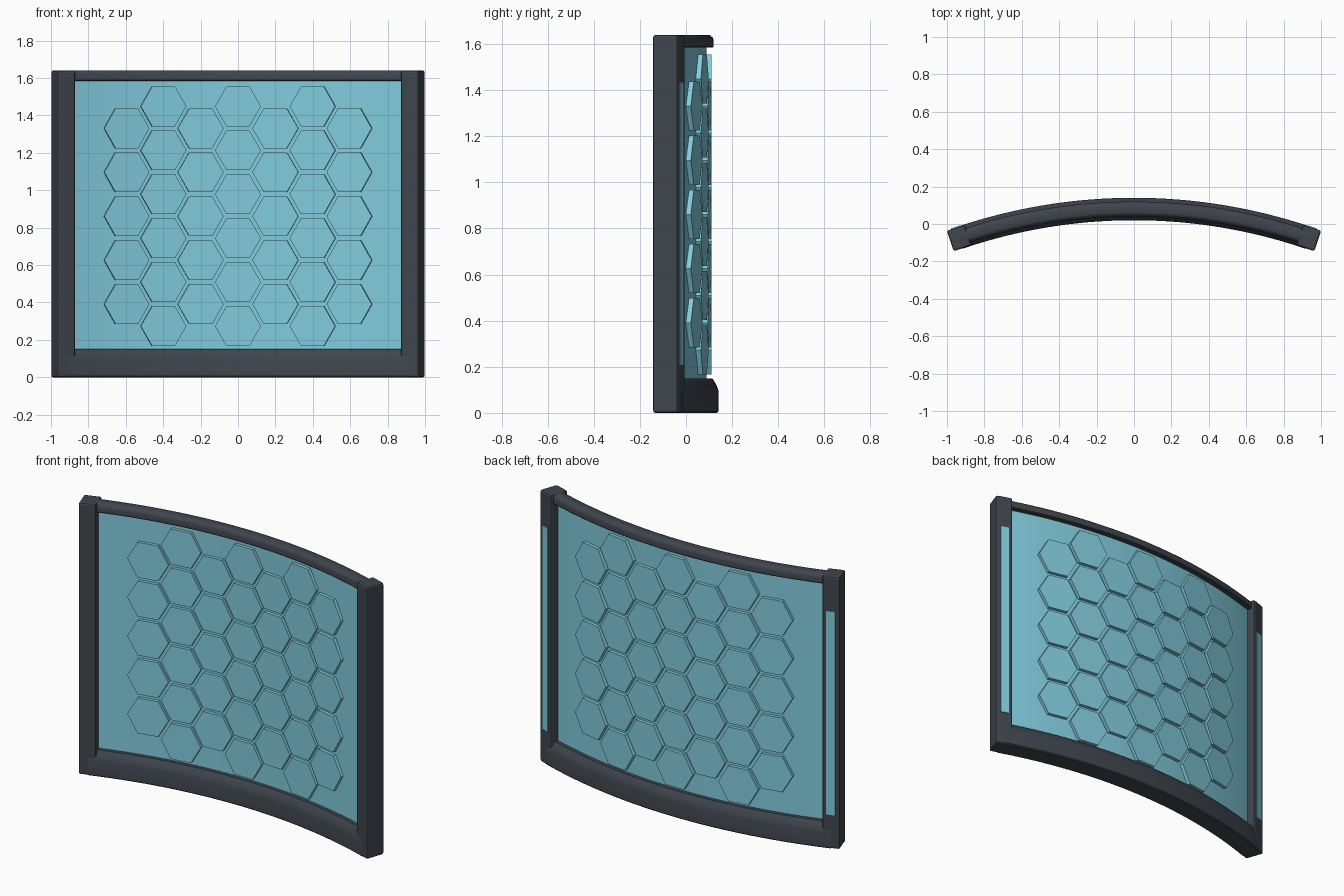
import bpy, bmesh, math
from mathutils import Matrix

if "Cube" in bpy.data.objects:
    bpy.data.objects.remove(bpy.data.objects["Cube"])

R = 2.9                        # radius of the curved wall
Y0 = 0.08                      # centreline y at x = 0
END = math.asin(0.935 / R)     # angle of the posts


def material(name, color):
    m = bpy.data.materials.new(name)
    m.diffuse_color = color
    m.use_nodes = True
    m.node_tree.nodes["Principled BSDF"].inputs["Base Color"].default_value = m.diffuse_color
    return m


DARK = material("dark_frame", (0.05, 0.06, 0.075, 1))
CYAN = material("cyan_panel", (0.22, 0.6, 0.72, 1))


def frame(a):
    """Placement on the arc: local x along the arc, local y outwards (back)."""
    return (Matrix.Translation((R * math.sin(a), Y0 - R + R * math.cos(a), 0))
            @ Matrix.Rotation(-a, 4, 'Z'))


def finish(name, bm, mat, smooth=False, bevel=0):
    bmesh.ops.recalc_face_normals(bm, faces=bm.faces)
    me = bpy.data.meshes.new(name)
    bm.to_mesh(me)
    bm.free()
    me.materials.append(mat)
    ob = bpy.data.objects.new(name, me)
    bpy.context.collection.objects.link(ob)
    if bevel:
        b = ob.modifiers.new("bevel", 'BEVEL')
        b.width, b.segments, b.limit_method = bevel, 2, 'ANGLE'
    if smooth:
        bpy.ops.object.select_all(action='DESELECT')
        bpy.context.view_layer.objects.active = ob
        ob.select_set(True)
        bpy.ops.object.shade_smooth_by_angle(angle=math.radians(30))
    return ob


def sweep(name, profile, mat, a_end, steps=48):
    """Sweep a (depth, z) profile along the arc."""
    bm = bmesh.new()
    rings = []
    for i in range(steps + 1):
        m = frame(-a_end + 2 * a_end * i / steps)
        rings.append([bm.verts.new(m @ Matrix.Translation((0, d, z)).translation)
                      for d, z in profile])
    n = len(profile)
    for r0, r1 in zip(rings, rings[1:]):
        for k in range(n):
            bm.faces.new((r0[k], r0[(k + 1) % n], r1[(k + 1) % n], r1[k]))
    bm.faces.new(rings[0])
    bm.faces.new(rings[-1])
    return finish(name, bm, mat, smooth=True)


def box(name, a, offset, size, mat, bevel=0):
    bm = bmesh.new()
    bmesh.ops.create_cube(bm, size=1, matrix=frame(a) @ Matrix.Translation(offset)
                          @ Matrix.Diagonal((*size, 1)))
    return finish(name, bm, mat, bevel=bevel)


def mirrored(half):
    return half + [(-d, z) for d, z in reversed(half)]


# Curved rails and panel
sweep("bottom_rail", mirrored([(0.054, 0), (0.06, 0.006), (0.06, 0.1),
                               (0.055, 0.115), (0.038, 0.145), (0.033, 0.15)]), DARK, END)
sweep("top_rail", mirrored([(0.037, 1.585), (0.04, 1.589), (0.04, 1.618),
                            (0.036, 1.628), (0.026, 1.637), (0.02, 1.64)]), DARK, END)
sweep("panel", mirrored([(0.01, 0.12), (0.01, 1.61)]), CYAN, END)

# End posts with a glowing strip on the back face
for side, s in (("left", -1), ("right", 1)):
    box(side + "_post", s * END, (0, 0, 0.82), (0.1, 0.115, 1.64), DARK, bevel=0.01)
    box(side + "_strip", s * END, (0, 0.055, 0.82), (0.05, 0.015, 1.23), CYAN)

# Honeycomb plates, flat and tangent to the arc
bm = bmesh.new()
for col in range(-3, 4):
    rows = 5 if col % 2 else 6
    for row in range(rows):
        z = 0.861 + (row - (rows - 1) / 2) * 0.235
        bmesh.ops.create_cone(
            bm, cap_ends=True, segments=6, radius1=0.123, radius2=0.123, depth=0.06,
            matrix=frame(col * 0.2015 / R) @ Matrix.Translation((0, 0, z))
            @ Matrix.Rotation(math.pi / 2, 4, 'X') @ Matrix.Rotation(math.pi / 6, 4, 'Z'))
finish("hex_plates", bm, CYAN)
